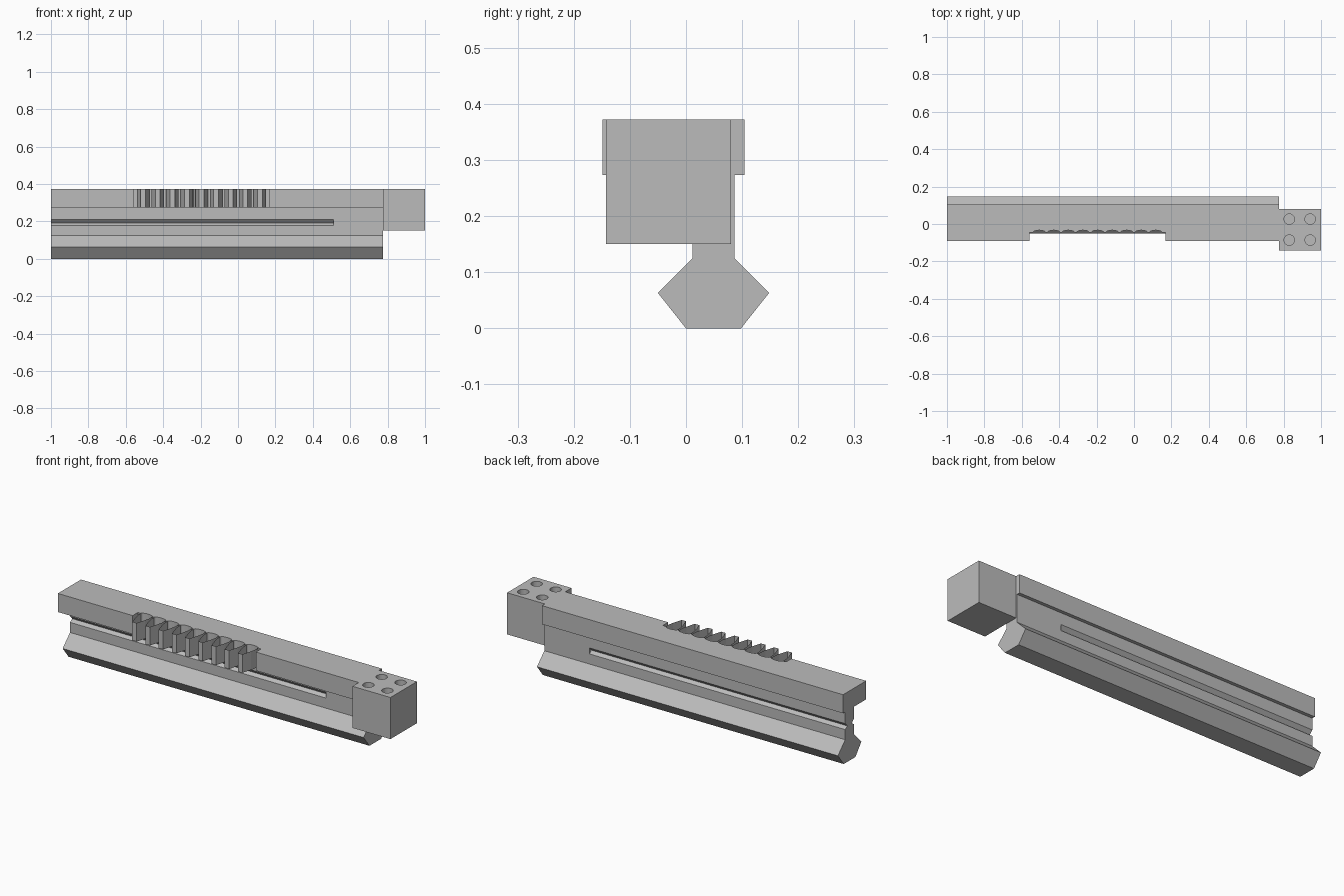
import bpy, bmesh, math
from mathutils import Vector

cube = bpy.data.objects.get("Cube")
if cube:
    bpy.data.objects.remove(cube, do_unlink=True)

grey = bpy.data.materials.new("plain grey")
grey.use_nodes = True
COLOUR = (0.5, 0.5, 0.5, 1)
grey.diffuse_color = COLOUR
grey.node_tree.nodes["Principled BSDF"].inputs["Base Color"].default_value = COLOUR


def prism(name, outline, axis, lo, hi, caps=True, closed=True):
    """Extrude a 2D outline along x (outline is y, z) or z (outline is x, y)."""
    place = (lambda p, t: (t, *p)) if axis == "x" else (lambda p, t: (*p, t))
    bm = bmesh.new()
    a = [bm.verts.new(place(p, lo)) for p in outline]
    b = [bm.verts.new(place(p, hi)) for p in outline]
    n = len(outline)
    for i in range(n if closed else n - 1):
        j = (i + 1) % n
        bm.faces.new((a[i], a[j], b[j], b[i]))
    if caps:
        bm.faces.new(a[::-1])
        bm.faces.new(b)
        bmesh.ops.recalc_face_normals(bm, faces=bm.faces)
    mesh = bpy.data.meshes.new(name)
    bm.to_mesh(mesh)
    bm.free()
    mesh.materials.append(grey)
    ob = bpy.data.objects.new(name, mesh)
    bpy.context.collection.objects.link(ob)
    return ob


def cut(target, cutter):
    mod = target.modifiers.new(cutter.name, "BOOLEAN")
    mod.operation = "DIFFERENCE"
    mod.solver = "EXACT"
    mod.object = cutter
    cutter.hide_render = True
    cutter.hide_viewport = True
    cutter.hide_set(True)


LEFT, END = -1.0, 0.776
HEAD_Z, TOP = 0.273, 0.372

# Lower rail: hexagonal foot with an upright web
rail = prism("rail_foot_and_web",
             [(0, 0), (0.098, 0), (0.148, 0.063), (0.086, 0.125), (0.086, HEAD_Z),
              (0.012, HEAD_Z), (0.012, 0.125), (-0.05, 0.063)], "x", LEFT, END)

# Tapered grooves along both sides of the web
for side, face, inward in (("front", 0.012, 1), ("back", 0.086, -1)):
    out, deep = face - inward * 0.02, face + inward * 0.018
    cut(rail, prism(side + "_groove_cutter",
                    [(out, 0.211), (face, 0.211), (deep, 0.192), (face, 0.179), (out, 0.179)],
                    "x", LEFT - 0.1, 0.51))

# Rack teeth layout
TEETH, PITCH, FIRST = 9, 0.078, -0.507
ROOT, TIP = -0.046, -0.149
NOTCH = (FIRST - PITCH * 0.66, FIRST + PITCH * (TEETH - 0.34))

# Scalloped notch wall behind the teeth
scallops = []
for i in range(TEETH):
    for k in range(7):
        a = math.pi * (1 - k / 6)
        scallops.append((FIRST + i * PITCH + 0.034 * math.cos(a), ROOT + 0.013 * math.sin(a)))

# Head of the rail with the notch
prism("rail_head",
      [(LEFT, -0.09), (NOTCH[0], -0.09), (NOTCH[0], ROOT)] + scallops
      + [(NOTCH[1], ROOT), (NOTCH[1], -0.09), (END, -0.09), (END, 0.104), (LEFT, 0.104)],
      "z", HEAD_Z, TOP)

# Hollow, open-topped rack teeth
half = [(-0.034, ROOT), (-0.033, -0.075), (-0.028, -0.098), (-0.013, TIP)]
tooth = half + [(-x, y) for x, y in reversed(half)]
for i in range(TEETH):
    cx = FIRST + i * PITCH
    prism(f"rack_tooth_{i + 1}", [(cx + x, y) for x, y in tooth],
          "z", HEAD_Z, TOP, caps=False, closed=False)

# End block with four blind holes
block = prism("end_block", [(END, -0.143), (1, -0.143), (1, 0.08), (END, 0.08)], "z", 0.15, TOP)
for x in (0.83, 0.942):
    for y in (-0.086, 0.026):
        ring = [(x + 0.028 * math.cos(math.tau * k / 24), y + 0.028 * math.sin(math.tau * k / 24))
                for k in range(24)]
        cut(block, prism("hole_cutter", ring, "z", 0.27, TOP + 0.05))
